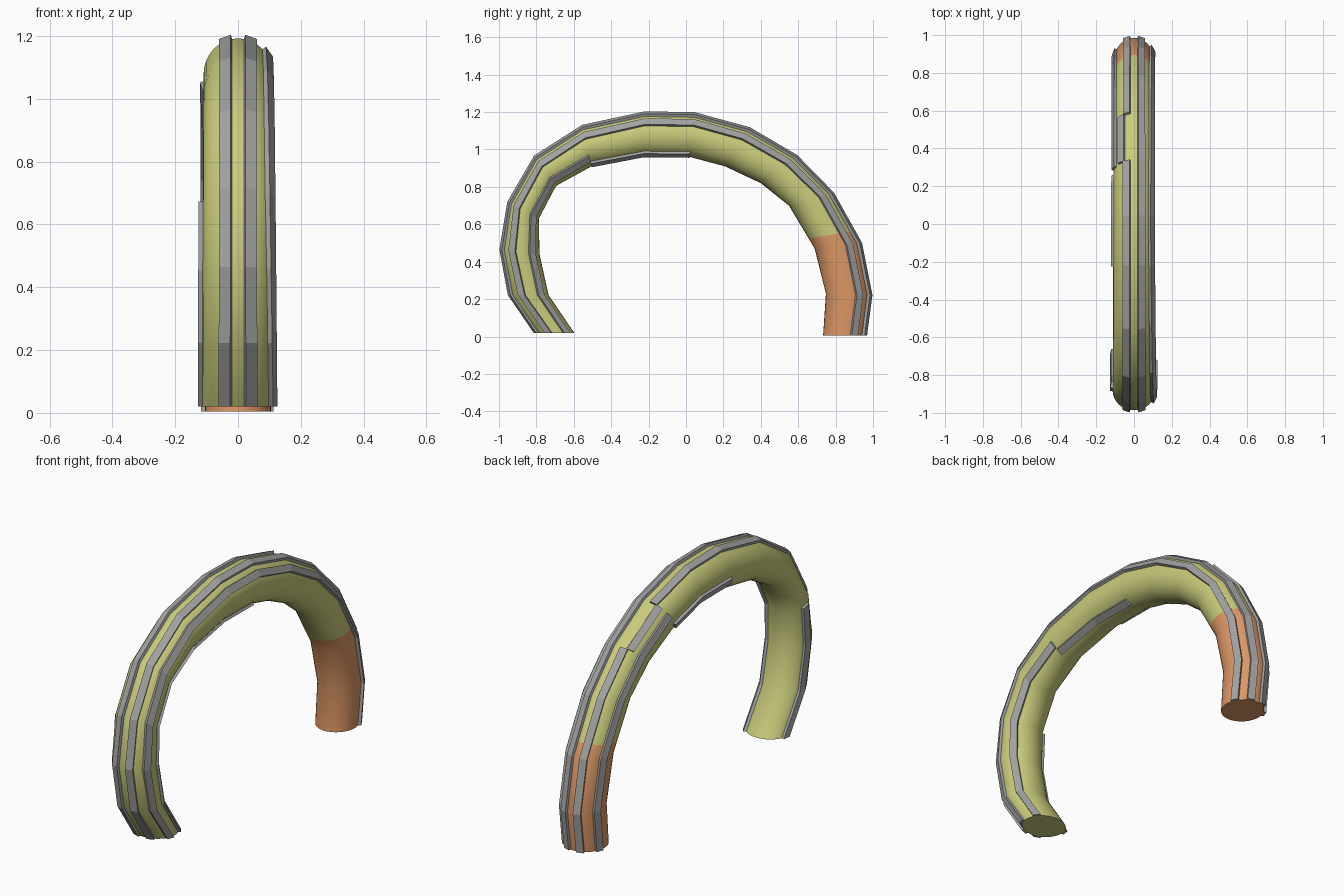
import bpy, bmesh, math
from mathutils import Vector

if "Cube" in bpy.data.objects:
    bpy.data.objects.remove(bpy.data.objects["Cube"])

SIDES = 32
STRIP_T = 0.0125      # how far strips stand proud of the tube
STRIP_W = 0.0195      # strip half width

# Side outline (y, z) of the arch: outer and inner edge at each bend
OUTER = [(-.815, .02), (-.953, .222), (-.998, .465), (-.955, .72), (-.812, .967), (-.556, 1.132),
         (-.22, 1.205), (.047, 1.20), (.342, 1.12), (.594, .972), (.792, .77), (.943, .50),
         (.998, .222), (.969, .005)]
INNER = [(-.598, .02), (-.735, .222), (-.783, .44), (-.787, .63), (-.695, .805), (-.505, .91),
         (-.228, .962), (.02, .96), (.208, .91), (.40, .82), (.55, .70), (.688, .47),
         (.748, .228), (.733, .005)]


def material(name, rgb):
    m = bpy.data.materials.new(name)
    m.diffuse_color = (*rgb, 1)
    m.use_nodes = True
    m.node_tree.nodes["Principled BSDF"].inputs["Base Color"].default_value = m.diffuse_color
    return m


green = material("yellow_green", (.59, .60, .20))
orange = material("orange", (.72, .31, .13))
grey = material("grey", (.36, .36, .36))


def make_ring(i, o, n):
    """Centre, outward direction, depth radius and width radius at a bend."""
    o, n = Vector((0, *o)), Vector((0, *n))
    d = (o - n).normalized()
    o = o - d * STRIP_T
    width = .114 - .009 * i / 13
    return (o + n) / 2, d, (o - n).length / 2, width


rings = [make_ring(i, o, n) for i, (o, n) in enumerate(zip(OUTER, INNER))]


def finish(bm, name, mats):
    bmesh.ops.recalc_face_normals(bm, faces=bm.faces)
    me = bpy.data.meshes.new(name)
    bm.to_mesh(me)
    bm.free()
    for m in mats:
        me.materials.append(m)
    ob = bpy.data.objects.new(name, me)
    bpy.context.collection.objects.link(ob)
    return ob


def loft(bm, loops):
    """Skin closed loops of points and cap both ends; returns faces by span."""
    vs = [[bm.verts.new(p) for p in loop] for loop in loops]
    n = len(vs[0])
    spans = []
    for a, b in zip(vs, vs[1:]):
        spans.append([bm.faces.new((a[k], a[(k + 1) % n], b[(k + 1) % n], b[k])) for k in range(n)])
    caps = [bm.faces.new(vs[0]), bm.faces.new(vs[-1])]
    return spans, caps


# Curved tube, with an extra ring where the colour changes
def lerp(a, b, t):
    return tuple(x + (y - x) * t for x, y in zip(a, b))


t = .76
seam = make_ring(10 + t, lerp(OUTER[10], OUTER[11], t), lerp(INNER[10], INNER[11], t))
tube_rings = rings[:11] + [seam] + rings[11:]
bm = bmesh.new()
loops = []
for c, d, rd, rw in tube_rings:
    angs = [2 * math.pi * k / SIDES for k in range(SIDES)]
    loops.append([c + d * rd * math.cos(a) + Vector((rw * math.sin(a), 0, 0)) for a in angs])
spans, caps = loft(bm, loops)
for span in spans:
    for f in span:
        f.smooth = True
for f in [f for span in spans[11:] for f in span] + [caps[1]]:
    f.material_index = 1          # back end of the arch
tube = finish(bm, "curved_tube", [green, orange])
bpy.context.view_layer.objects.active = tube
tube.select_set(True)
bpy.ops.object.shade_smooth_by_angle(angle=math.radians(40))


# Raised strips running along the tube
def strip(name, first, last, a_front, a_mid=None, a_back=None):
    """Angles in degrees from the outer edge of the arch toward +x."""
    a_mid = a_front if a_mid is None else a_mid
    a_back = a_front if a_back is None else a_back
    bm = bmesh.new()
    loops = []
    for i in range(first, last + 1):
        c, d, rd, rw = rings[i]
        u = i / 6.5
        deg = a_front + (a_mid - a_front) * u if u < 1 else a_mid + (a_back - a_mid) * (u - 1)
        a = math.radians(deg)
        x = Vector((1, 0, 0))
        base = c + d * rd * math.cos(a) + x * rw * math.sin(a)
        out = d * math.cos(a) + x * math.sin(a)
        side = (x * math.cos(a) - d * math.sin(a)) * STRIP_W
        low, high = base - out * .006, base + out * STRIP_T
        loops.append([low - side, low + side, high + side, high - side])
    loft(bm, loops)
    finish(bm, name, [grey])


strip("strip_top_right", 0, 13, 20)
strip("strip_top_left_front", 0, 8, -20)
strip("strip_top_left_offset", 8, 9, -36)
strip("strip_top_left_back", 9, 13, -20)
strip("strip_right_side", 0, 13, 70, 54, 62)
strip("strip_right_lower", 0, 5, 125)
strip("strip_right_underside", 5, 7, 149)
strip("strip_left_back", 8, 13, -70)
strip("strip_left_middle", 6, 8, -110)
strip("strip_left_front", 0, 3, -100)
